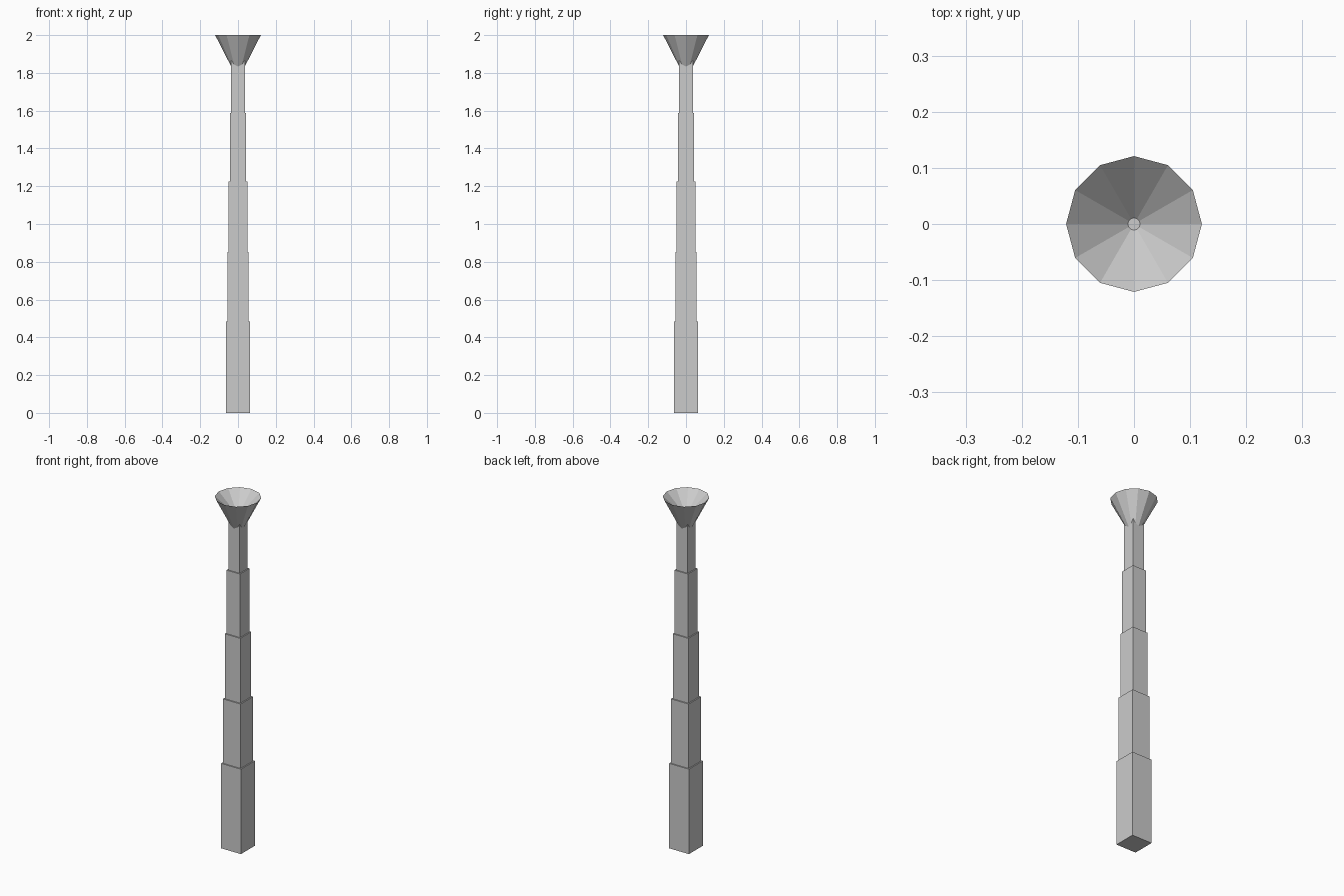
import bpy, bmesh, math

if "Cube" in bpy.data.objects:
    bpy.data.objects.remove(bpy.data.objects["Cube"])


def make_object(name, bm):
    bmesh.ops.recalc_face_normals(bm, faces=bm.faces)
    mesh = bpy.data.meshes.new(name)
    bm.to_mesh(mesh)
    bm.free()
    obj = bpy.data.objects.new(name, mesh)
    bpy.context.collection.objects.link(obj)
    return obj


def box(name, half, z0, z1):
    bm = bmesh.new()
    bmesh.ops.create_cube(bm, size=1)
    bmesh.ops.scale(bm, vec=(2 * half, 2 * half, z1 - z0), verts=bm.verts)
    bmesh.ops.translate(bm, vec=(0, 0, (z0 + z1) / 2), verts=bm.verts)
    return make_object(name, bm)


def lathe(name, profile, sides):
    # Closed solid of rings, capped at the first and last ring
    bm = bmesh.new()
    rings = []
    for r, z in profile:
        angles = [2 * math.pi * i / sides for i in range(sides)]
        rings.append([bm.verts.new((r * math.cos(a), r * math.sin(a), z)) for a in angles])
    for lower, upper in zip(rings, rings[1:]):
        for i in range(sides):
            j = (i + 1) % sides
            bm.faces.new((lower[i], lower[j], upper[j], upper[i]))
    bm.faces.new(rings[0][::-1])
    bm.faces.new(rings[-1])
    return make_object(name, bm)


# Telescoping square post: each section is narrower than the one below
sections = [(0.0625, 0.485), (0.056, 0.853), (0.049, 1.224), (0.0425, 1.587), (0.036, 1.865)]
bottom = 0.0
for n, (half, top) in enumerate(sections, 1):
    box(f"post_section_{n}", half, bottom, top)
    bottom = top - 0.01

# Twelve-sided flared cup with a conical hollow and a tiny flat floor
lathe("flared_cup", [(0.03, 1.822), (0.121, 2.0), (0.011, 1.90)], 12)
